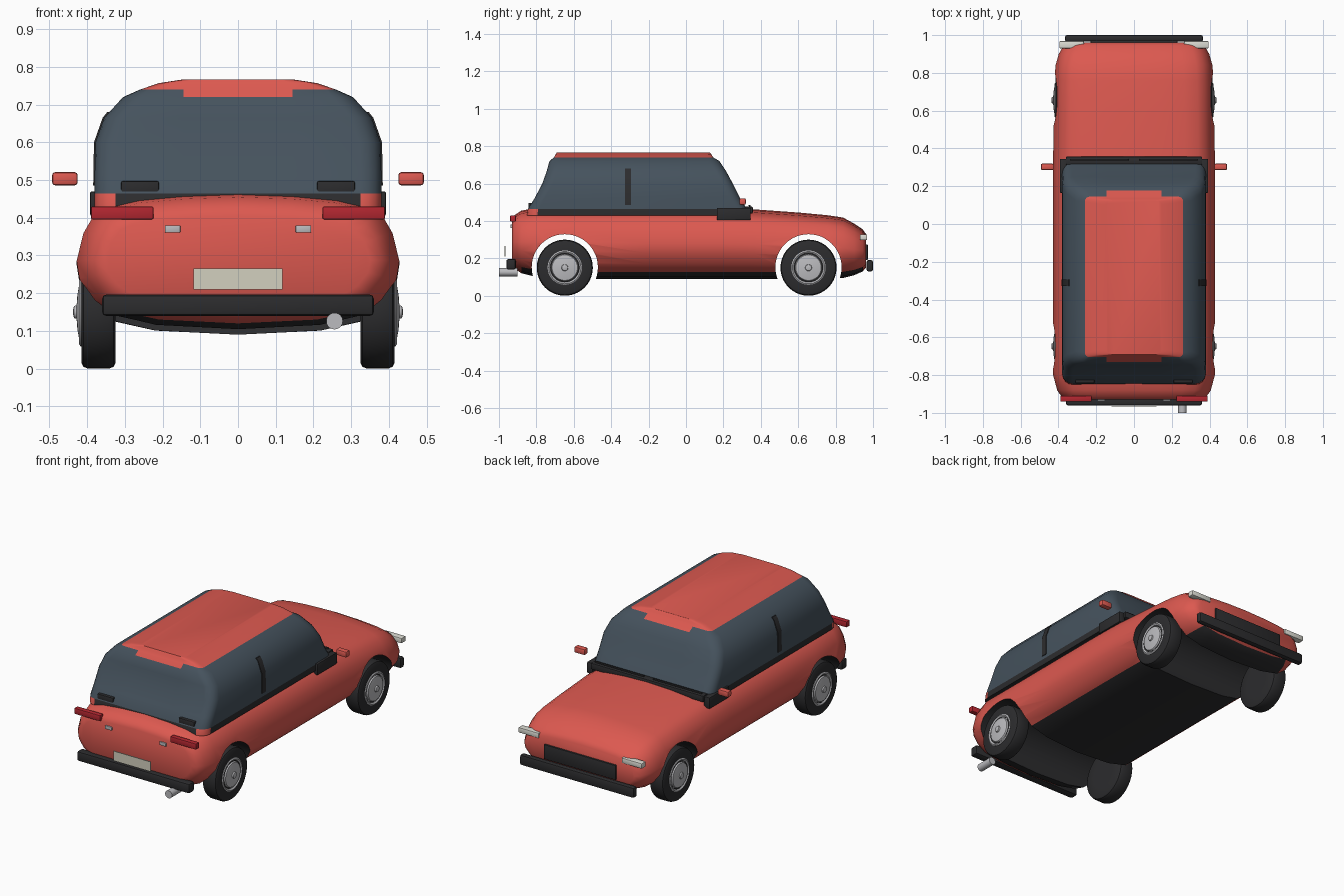
import bpy, bmesh, math

if "Cube" in bpy.data.objects:
    bpy.data.objects.remove(bpy.data.objects["Cube"])


def mat(name, r, g, b):
    m = bpy.data.materials.new(name)
    m.diffuse_color = (r, g, b, 1)
    m.use_nodes = True
    m.node_tree.nodes["Principled BSDF"].inputs["Base Color"].default_value = m.diffuse_color
    return m


RED = mat("paint", 0.72, 0.10, 0.08)
GLASS = mat("glass", 0.06, 0.085, 0.11)
BLACK = mat("black", 0.025, 0.025, 0.027)
LAMP = mat("tail_red", 0.45, 0.02, 0.03)
WHITE = mat("lamp_white", 0.72, 0.72, 0.66)
PLATE = mat("plate", 0.65, 0.63, 0.52)
CHROME = mat("chrome", 0.5, 0.5, 0.52)


def finish(name, bm, mats, angle=40):
    bmesh.ops.recalc_face_normals(bm, faces=bm.faces)
    me = bpy.data.meshes.new(name)
    bm.to_mesh(me)
    bm.free()
    ob = bpy.data.objects.new(name, me)
    bpy.context.collection.objects.link(ob)
    for m in mats:
        me.materials.append(m)
    smooth(ob, angle)
    return ob


def smooth(ob, angle):
    bpy.ops.object.select_all(action='DESELECT')
    ob.select_set(True)
    bpy.context.view_layer.objects.active = ob
    bpy.ops.object.shade_smooth_by_angle(angle=math.radians(angle))


def loft(name, rings, mats, angle=40):
    bm = bmesh.new()
    vs = [[bm.verts.new(p) for p in r] for r in rings]
    n = len(rings[0])
    for a, b in zip(vs, vs[1:]):
        for i in range(n):
            j = (i + 1) % n
            bm.faces.new((a[i], a[j], b[j], b[i]))
    bm.faces.new(vs[0])
    bm.faces.new(vs[-1])
    return finish(name, bm, mats, angle)


def lathe(name, profile, cx, cy, cz, side, m, n=40):
    # profile of (radius, x offset) revolved about the x axis
    rings = [[(cx + side * dx, cy + r * math.cos(2 * math.pi * i / n),
               cz + r * math.sin(2 * math.pi * i / n)) for i in range(n)] for r, dx in profile]
    return loft(name, rings, [m], 35)


def box(name, x, y, z, m, bevel=0.004):
    # x, y, z are (min, max) pairs
    bm = bmesh.new()
    bmesh.ops.create_cube(bm, size=1)
    for v in bm.verts:
        v.co = [(lo + hi) / 2 + c * (hi - lo) for c, (lo, hi) in zip(v.co, (x, y, z))]
    if bevel:
        bmesh.ops.bevel(bm, geom=bm.edges[:], offset=bevel, segments=2, profile=0.5, affect='EDGES')
    return finish(name, bm, [m])


def pair(name, x, y, z, m, bevel=0.004):
    box(name + "_right", x, y, z, m, bevel)
    box(name + "_left", (-x[1], -x[0]), y, z, m, bevel)


# Lower body: one cross-section lofted along the length
half = [(0, 1), (.15, .985), (.27, .955), (.34, .91), (.38, .84), (.41, .70), (.428, .5),
        (.42, .36), (.385, .21), (.335, .10), (.22, .03), (0, 0)]
section = half + [(-x, t) for x, t in half[-2:0:-1]]
stations = [(-.93, .82, .405, .17), (-.918, .89, .43, .145), (-.88, .95, .455, .12),
            (-.80, 1, .47, .10), (-.60, 1, .47, .09), (-.2, 1, .47, .09), (.2, 1, .47, .09),
            (.36, 1, .462, .09), (.60, .99, .445, .09), (.76, .985, .43, .09), (.84, .97, .418, .095),
            (.90, .93, .385, .11), (.945, .87, .355, .13), (.962, .80, .33, .15)]
body = loft("body", [[(x * s, y, b + t * (h - b)) for x, t in section]
                     for y, s, h, b in stations], [RED, BLACK])

# Wheel arches cut through the full width
WHEELS = (-.648, .655)
for wy in WHEELS:
    cut = lathe("arch_cutter", [(.177, -.6), (.177, .6)], 0, wy, .152, 1, BLACK, 48)
    mod = body.modifiers.new("arch", 'BOOLEAN')
    mod.operation = 'DIFFERENCE'
    mod.solver = 'EXACT'
    mod.object = cut
    bpy.context.view_layer.objects.active = body
    bpy.ops.object.modifier_apply(modifier=mod.name)
    bpy.data.objects.remove(cut)

# Black arch liners and underside
for p in body.data.polygons:
    c = p.center
    liner = abs(p.normal.x) < .02 and any(math.hypot(c.y - w, c.z - .152) < .179 for w in WHEELS)
    p.material_index = 1 if liner or (p.normal.z < -.85 and c.z < .16) else 0
smooth(body, 40)

# Cabin: rounded rectangles stacked upwards (z, half width, back, front)
layers = [(.43, .38, -.85, .34), (.465, .38, -.845, .325), (.52, .38, -.81, .29),
          (.60, .378, -.768, .25), (.665, .355, -.745, .215), (.72, .305, -.73, .178),
          (.74, .26, -.705, .145), (.757, .21, -.697, .135), (.767, .145, -.69, .125)]


def plan(z, w, y0, y1):
    r = .055 if z < .73 else .025
    m = min(.145, w - r - .01)
    pts = []
    for k, (cx, cy) in enumerate([(w - r, y1 - r), (r - w, y1 - r), (r - w, y0 + r), (w - r, y0 + r)]):
        pts += [(cx + r * math.cos(a), cy + r * math.sin(a), z)
                for a in [(k + i / 4) * math.pi / 2 for i in range(5)]]
        if k == 0:
            pts += [(m, y1, z), (-m, y1, z)]
        if k == 2:
            pts += [(-m, y0, z), (m, y0, z)]
    return pts


cabin = loft("cabin", [plan(*l) for l in layers], [GLASS, RED, BLACK])
for p in cabin.data.polygons:
    x, y, z = abs(p.center.x), p.center.y, p.center.z
    if z > .742 or (z > .722 and x < .15):
        p.material_index = 1
    elif z < .465:
        p.material_index = 1 if y < -.78 and x > .3 else 2

# Door pillars following the cabin side
for s, side in ((1, "right"), (-1, "left")):
    prof = [(.384, .485), (.382, .60), (.359, .665), (.347, .68)]
    outline = prof + [(x - .012, z) for x, z in reversed(prof)]
    loft("door_pillar_" + side, [[(s * x, y, z) for x, z in outline] for y in (-.327, -.293)], [BLACK])

# Trim around the glass
box("cowl", (-.36, .36), (.315, .357), (.44, .476), BLACK)
pair("wiper", (.03, .34), (.335, .345), (.478, .486), BLACK, .002)
pair("quarter_panel", (.355, .392), (.165, .345), (.405, .47), BLACK)
pair("rear_vent", (.21, .31), (-.842, -.81), (.46, .497), BLACK)
pair("mirror", (.425, .493), (.285, .32), (.486, .521), RED, .008)

# Front end
box("front_bumper", (-.365, .365), (.965, 1.0), (.13, .19), BLACK, .01)
box("grille", (-.23, .23), (.93, .972), (.19, .275), BLACK)
pair("headlight", (.265, .395), (.93, .968), (.298, .328), WHITE)

# Rear end
box("rear_bumper", (-.36, .36), (-.96, -.91), (.14, .196), BLACK, .01)
pair("tail_light", (.224, .39), (-.94, -.91), (.396, .43), LAMP)
pair("reverse_lamp", (.153, .194), (-.938, -.92), (.361, .38), CHROME, .002)
box("plate_panel", (-.118, .118), (-.97, -.965), (.21, .266), PLATE, 0)
exhaust = lathe("exhaust", [(.022, -.05), (.022, .05)], 0, 0, 0, 1, CHROME, 24)
exhaust.rotation_euler.z = math.pi / 2
exhaust.location = (.256, -.95, .126)

# Wheels: tyre and stepped hub cap
tyre = [(.08, -.045), (.135, -.045), (.145, -.04), (.15, -.028), (.15, .028), (.145, .04),
        (.135, .045), (.08, .045)]
hub = [(.092, .03), (.092, .05), (.086, .054), (.078, .048), (.072, .048), (.068, .055),
       (.045, .059), (.018, .061), (.016, .068), (.008, .07)]
for wy, end in zip(WHEELS, ("rear", "front")):
    for s, side in ((1, "right"), (-1, "left")):
        lathe(f"tyre_{end}_{side}", tyre, s * .37, wy, .15, s, BLACK)
        lathe(f"hub_cap_{end}_{side}", hub, s * .367, wy, .15, s, CHROME)
